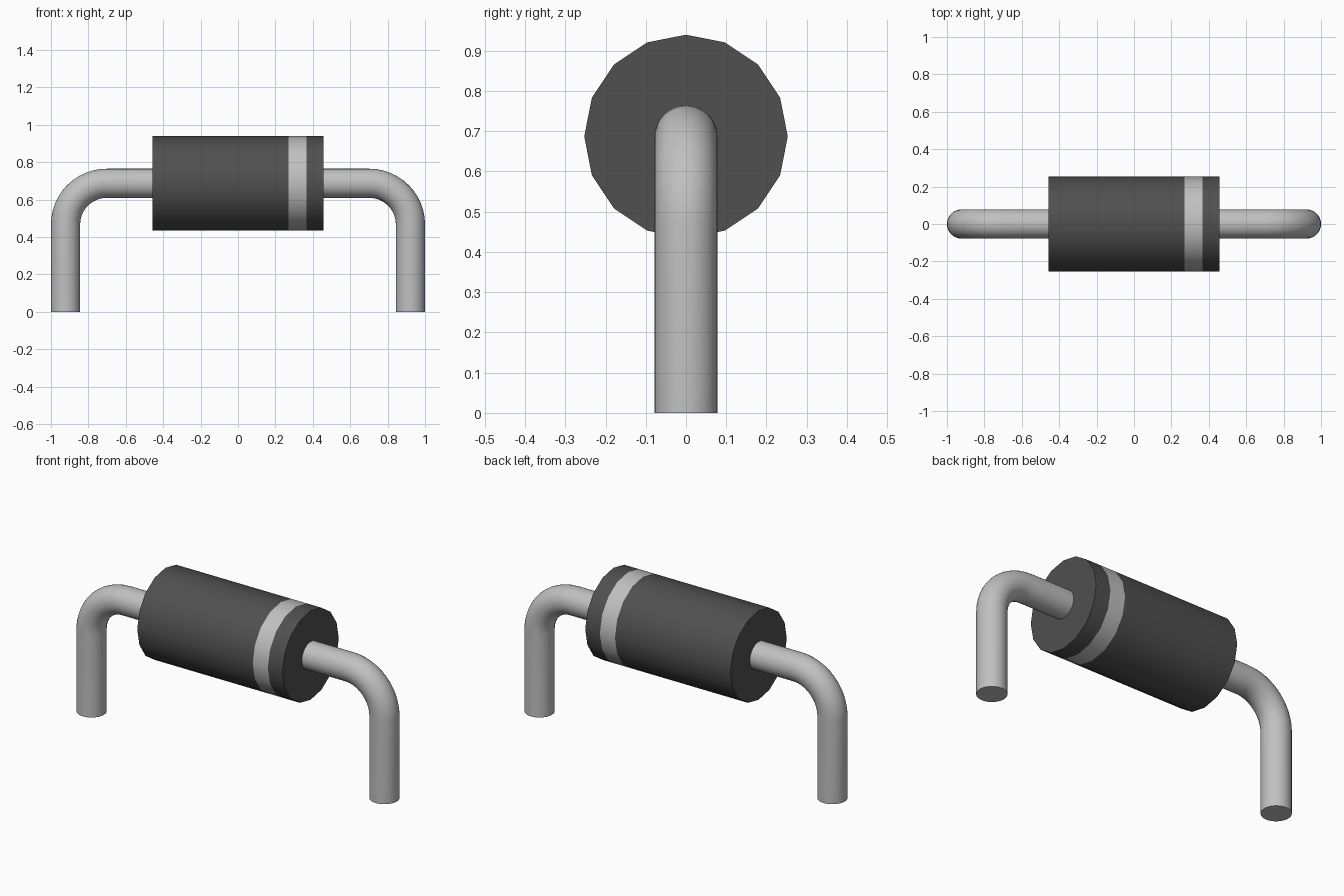
import bpy, bmesh, math
from mathutils import Vector

old = bpy.data.objects.get("Cube")
if old:
    bpy.data.objects.remove(old, do_unlink=True)

AXIS_Z = 0.687      # height of the body axis
BODY_R = 0.253
HALF = 0.457        # half length of the body
WIRE_R = 0.078
LEG_X = 0.922       # centre of each vertical leg
BEND = 0.22         # bend radius of the wire


def material(name, value):
    m = bpy.data.materials.new(name)
    m.use_nodes = True
    colour = (value, value, value, 1.0)
    m.diffuse_color = colour
    m.node_tree.nodes["Principled BSDF"].inputs["Base Color"].default_value = colour
    return m


dark = material("dark_plastic", 0.08)
silver = material("silver_metal", 0.53)


def sweep(name, path, radius, sides, materials, colour_rule=lambda c: 0):
    """Capped tube along a path of (x, z, tangent angle) lying in the XZ plane."""
    bm = bmesh.new()
    rings = []
    for x, z, angle in path:
        normal = Vector((-math.sin(angle), 0, math.cos(angle)))
        ring = []
        for i in range(sides):
            a = 2 * math.pi * i / sides
            offset = normal * math.cos(a) + Vector((0, 1, 0)) * math.sin(a)
            ring.append(bm.verts.new(Vector((x, 0, z)) + offset * radius))
        rings.append(ring)
    for r0, r1 in zip(rings, rings[1:]):
        for i in range(sides):
            j = (i + 1) % sides
            bm.faces.new((r0[i], r0[j], r1[j], r1[i]))
    bm.faces.new(rings[0])
    bm.faces.new(rings[-1])
    bmesh.ops.recalc_face_normals(bm, faces=bm.faces)
    for f in bm.faces:
        f.material_index = colour_rule(f.calc_center_median())
    mesh = bpy.data.meshes.new(name)
    bm.to_mesh(mesh)
    bm.free()
    for m in materials:
        mesh.materials.append(m)
    obj = bpy.data.objects.new(name, mesh)
    bpy.context.collection.objects.link(obj)
    bpy.ops.object.select_all(action='DESELECT')
    obj.select_set(True)
    bpy.context.view_layer.objects.active = obj
    bpy.ops.object.shade_smooth_by_angle(angle=math.radians(40))
    return obj


# Sixteen-sided body with a pale band near its left end
sweep("body", [(x, AXIS_Z, 0) for x in (-HALF, 0.27, 0.365, HALF)],
      BODY_R, 16, [dark, silver], lambda c: int(0.27 < c.x < 0.365))

# Bent wire legs, each running out of the body and down to the ground
for side, name in ((1, "left_wire_leg"), (-1, "right_wire_leg")):
    path = [(side * (HALF - 0.02), AXIS_Z, 0)]
    for k in range(13):
        t = math.pi / 2 * k / 12
        path.append((side * (LEG_X - BEND + BEND * math.sin(t)),
                     AXIS_Z - BEND + BEND * math.cos(t), -side * t))
    path.append((side * LEG_X, 0, -side * math.pi / 2))
    sweep(name, path, WIRE_R, 32, [silver])
